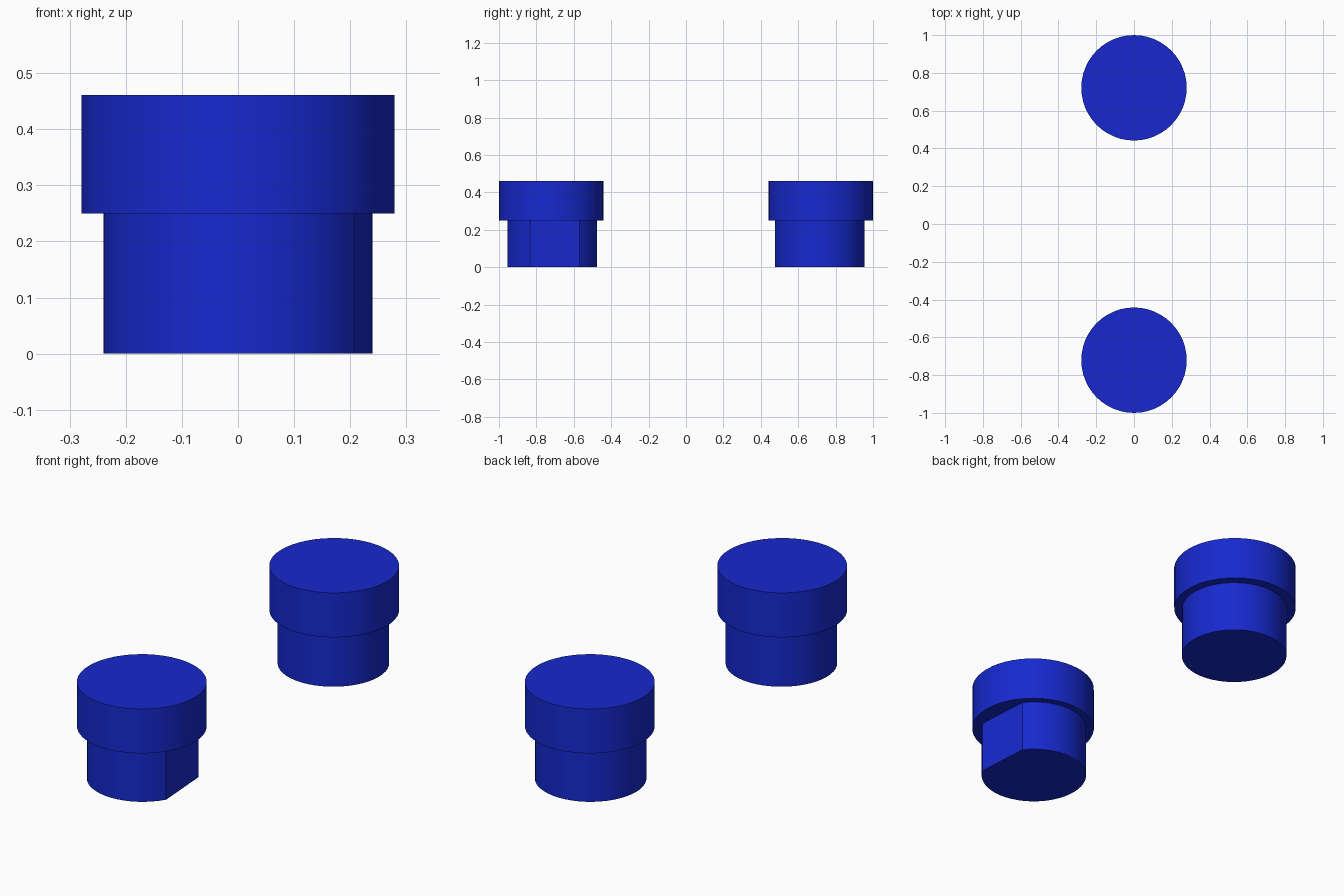
import bpy, bmesh, math

if "Cube" in bpy.data.objects:
    bpy.data.objects.remove(bpy.data.objects["Cube"])

SIDES = 48
blue = bpy.data.materials.new("blue")
blue.diffuse_color = (0.008, 0.022, 0.62, 1)
blue.use_nodes = True
blue.node_tree.nodes["Principled BSDF"].inputs["Base Color"].default_value = blue.diffuse_color


def drum(name, cy, radius, z0, z1, flat=None):
    """Upright cylinder; 'flat' is an angle range (degrees) cut to one plane."""
    angles = [360 * i / SIDES - 180 for i in range(SIDES)]
    if flat:
        angles = [a for a in angles if not flat[0] < a < flat[1]]
    bm = bmesh.new()
    ring = [bm.verts.new((radius * math.cos(math.radians(a)),
                          radius * math.sin(math.radians(a)), z0)) for a in angles]
    base = bm.faces.new(ring)
    ext = bmesh.ops.extrude_face_region(bm, geom=[base], use_keep_orig=True)
    top = [v for v in ext["geom"] if isinstance(v, bmesh.types.BMVert)]
    bmesh.ops.translate(bm, verts=top, vec=(0, 0, z1 - z0))
    bmesh.ops.recalc_face_normals(bm, faces=bm.faces)
    mesh = bpy.data.meshes.new(name)
    bm.to_mesh(mesh)
    bm.free()
    mesh.materials.append(blue)
    obj = bpy.data.objects.new(name, mesh)
    obj.location.y = cy
    bpy.context.collection.objects.link(obj)
    bpy.ops.object.select_all(action='DESELECT')
    obj.select_set(True)
    bpy.context.view_layer.objects.active = obj
    bpy.ops.object.shade_smooth_by_angle(angle=math.radians(20))


# Two stepped plugs: a narrow stem under a wider cap
for label, side in (("front", -1), ("back", 1)):
    # the front stem has one flattened facet on its right side
    drum(label + "_stem", side * 0.715, 0.24, 0.0, 0.25,
         (-27, 35) if side < 0 else None)
    drum(label + "_cap", side * 0.721, 0.279, 0.25, 0.461)
